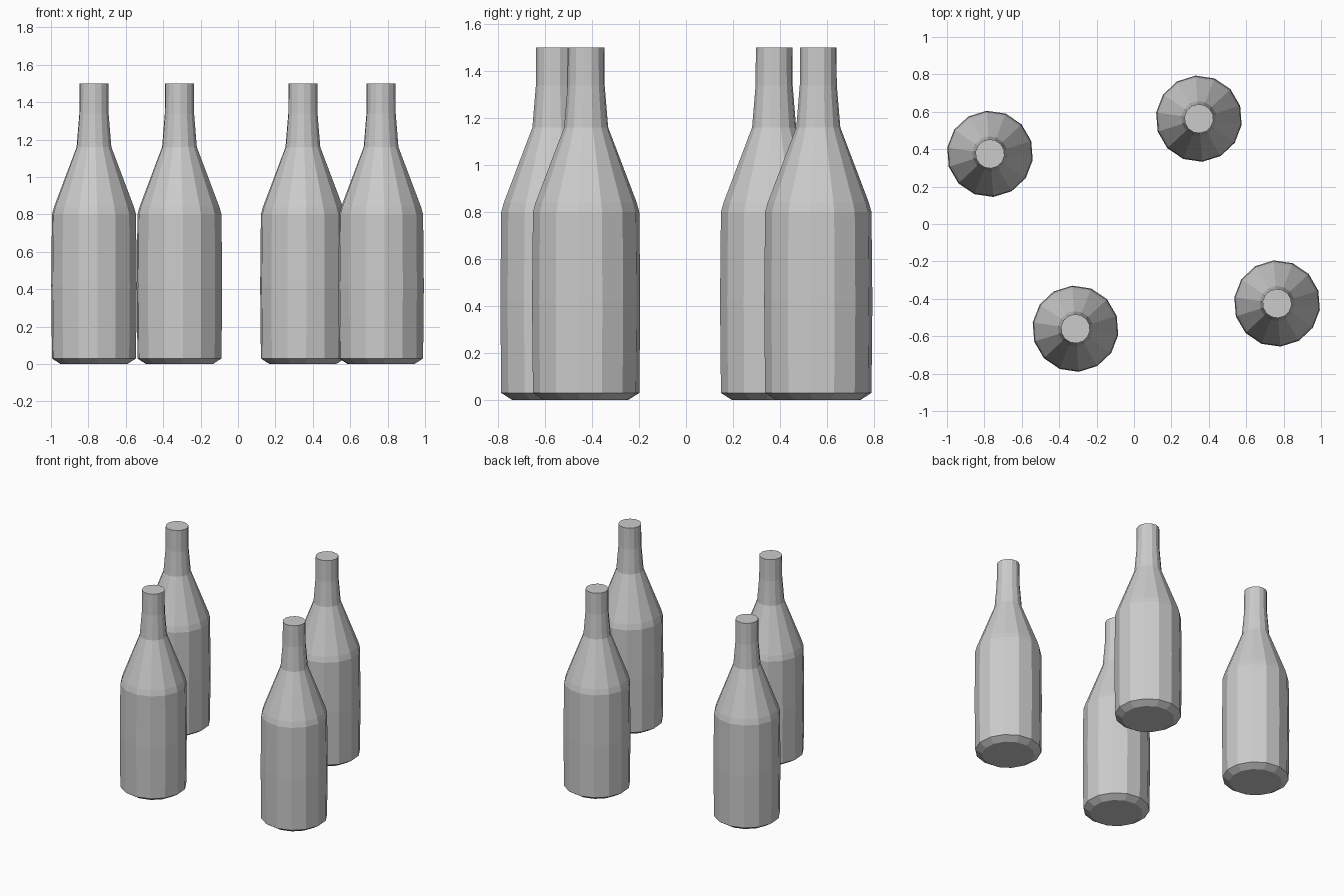
import bpy, bmesh
from math import cos, sin, radians, tau

if "Cube" in bpy.data.objects:
    bpy.data.objects.remove(bpy.data.objects["Cube"])

SIDES = 14
TURN = radians(94.5)

# Bottle outline from base to mouth: (radius, height)
PROFILE = [(0.18, 0.0), (0.227, 0.03), (0.231, 0.42), (0.227, 0.80),
           (0.216, 0.84), (0.094, 1.16), (0.079, 1.34), (0.078, 1.5)]


def bottle_mesh():
    bm = bmesh.new()
    rings = [[bm.verts.new((r * cos(TURN + tau * i / SIDES),
                            r * sin(TURN + tau * i / SIDES), z))
              for i in range(SIDES)] for r, z in PROFILE]
    # Side walls
    for low, high in zip(rings, rings[1:]):
        for i in range(SIDES):
            j = (i + 1) % SIDES
            bm.faces.new((low[i], low[j], high[j], high[i]))
    # Base and mouth caps
    bm.faces.new(rings[0][::-1])
    bm.faces.new(rings[-1])
    mesh = bpy.data.meshes.new("bottle")
    bm.to_mesh(mesh)
    bm.free()
    return mesh


# Four identical standing bottles
mesh = bottle_mesh()
spots = {"bottle_left": (-0.77, 0.375), "bottle_front": (-0.313, -0.56),
         "bottle_back": (0.347, 0.563), "bottle_right": (0.765, -0.425)}
for name, (x, y) in spots.items():
    bottle = bpy.data.objects.new(name, mesh)
    bottle.location = (x, y, 0)
    bpy.context.collection.objects.link(bottle)
